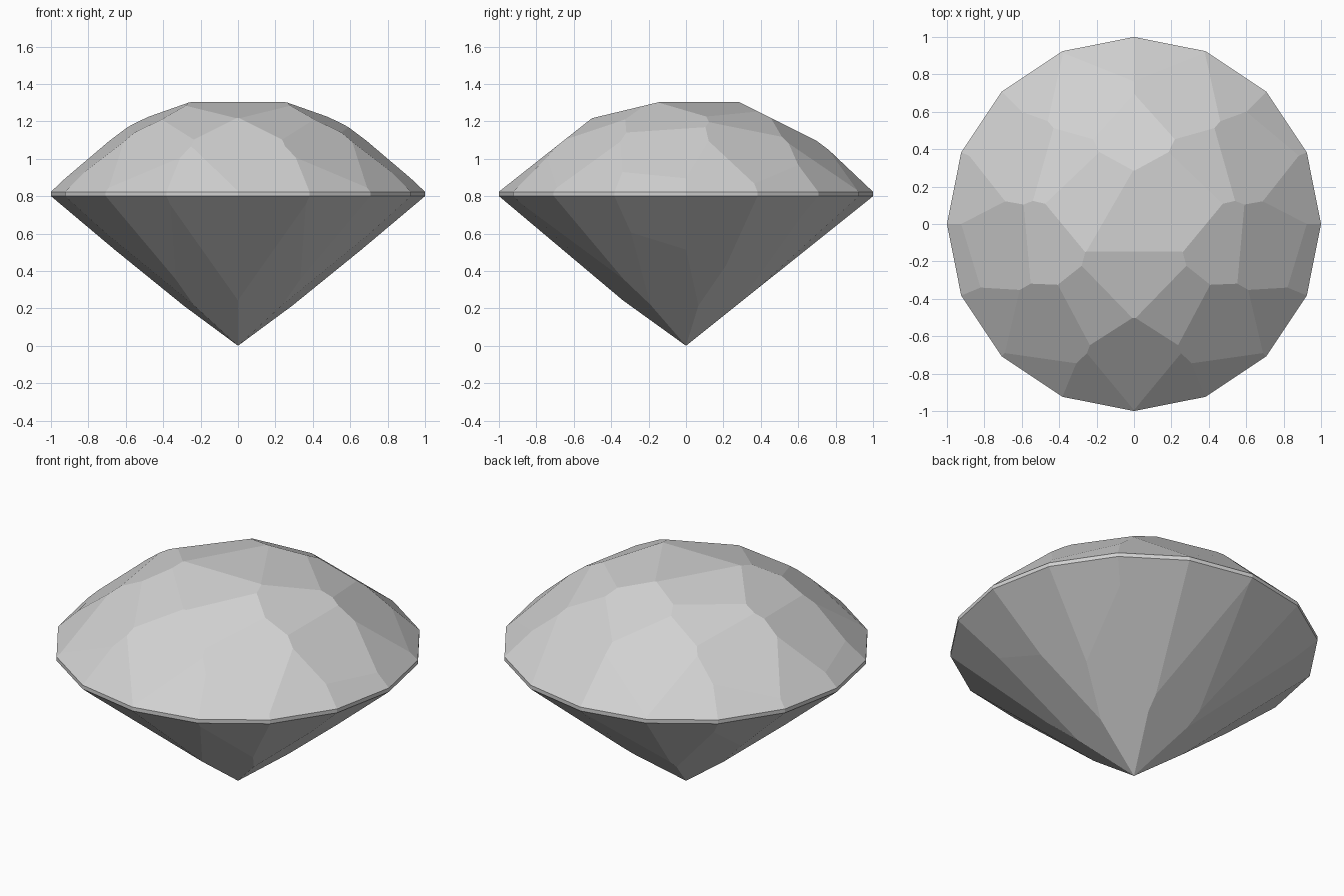
import bpy
import bmesh
from math import cos, sin, radians, tau
from mathutils import Vector

cube = bpy.data.objects.get("Cube")
if cube:
    bpy.data.objects.remove(cube, do_unlink=True)

SIDES = 16
GIRDLE_LOW, GIRDLE_HIGH = 0.8, 0.823


def make_blank(bm):
    """Sixteen-sided blank: break facets above and below a thin girdle."""
    profile = [(0.02, -0.024), (1, GIRDLE_LOW), (1, GIRDLE_HIGH), (0.39, 1.4)]
    rings = []
    for r, z in profile:
        rings.append([bm.verts.new((r * cos(tau * i / SIDES), r * sin(tau * i / SIDES), z))
                      for i in range(SIDES)])
    for low, high in zip(rings, rings[1:]):
        for i in range(SIDES):
            j = (i + 1) % SIDES
            bm.faces.new((low[i], low[j], high[j], high[i]))
    bm.faces.new(rings[0][::-1])
    bm.faces.new(rings[-1])


def cut(bm, point, normal):
    """Slice away everything beyond a plane and close the new facet."""
    bmesh.ops.bisect_plane(bm, geom=bm.verts[:] + bm.edges[:] + bm.faces[:], dist=1e-5,
                           plane_co=point, plane_no=normal.normalized(), clear_outer=True)
    rim = [e for e in bm.edges if e.is_boundary]
    if rim:
        bmesh.ops.holes_fill(bm, edges=rim, sides=0)


def cut_tier(bm, count, start, slope, radius, height, up=1):
    """Cut a ring of equal facets, the first one facing the start angle."""
    for i in range(count):
        angle = radians(start) + tau * i / count
        out = Vector((cos(angle), sin(angle), 0))
        cut(bm, out * radius + Vector((0, 0, height)), out * slope + Vector((0, 0, up)))


bm = bmesh.new()
make_blank(bm)

# Pavilion main facets meeting at the culet
cut_tier(bm, 7, 90, 0.799, 0, 0, up=-1)
# Crown: lower mains, upper mains, stars, then the flat table
cut_tier(bm, 9, -90, 0.79, 1.001, GIRDLE_HIGH)
cut_tier(bm, 7, 90, 0.5, 0.45, 1.22)
cut_tier(bm, 3, -90, 0.24, 0.147, 1.302)
cut(bm, Vector((0, 0, 1.302)), Vector((0, 0, 1)))

bmesh.ops.remove_doubles(bm, verts=bm.verts[:], dist=1e-4)
bmesh.ops.recalc_face_normals(bm, faces=bm.faces[:])

mesh = bpy.data.meshes.new("cut_gem")
bm.to_mesh(mesh)
bm.free()
gem = bpy.data.objects.new("cut_gem", mesh)
bpy.context.collection.objects.link(gem)

# Plain pale grey stone
stone = bpy.data.materials.new("pale_grey_stone")
stone.use_nodes = True
colour = (0.64, 0.64, 0.64, 1)
stone.diffuse_color = colour
stone.node_tree.nodes["Principled BSDF"].inputs["Base Color"].default_value = colour
mesh.materials.append(stone)
